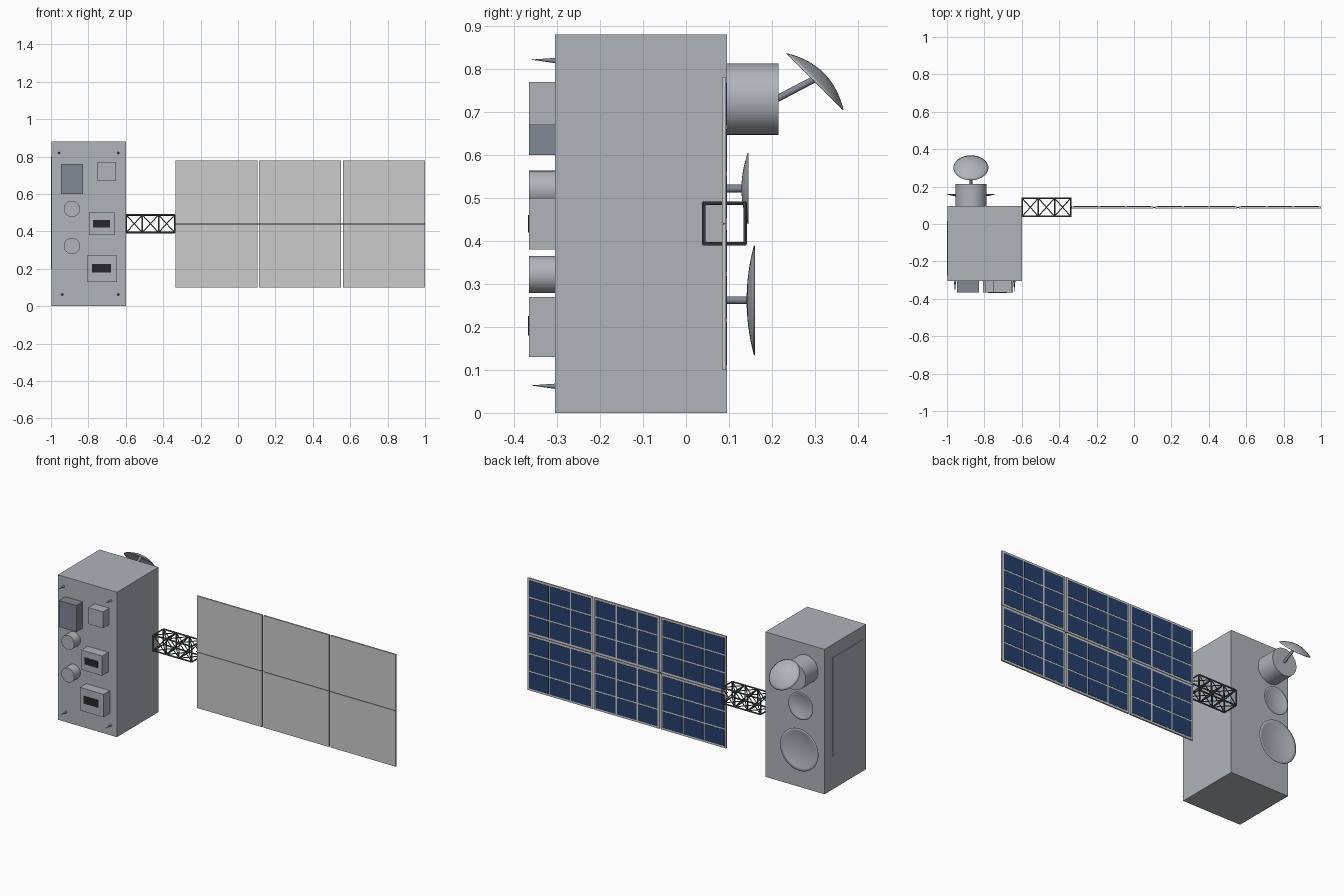
import bpy, bmesh, math
from mathutils import Vector

if "Cube" in bpy.data.objects:
    bpy.data.objects.remove(bpy.data.objects["Cube"])


def mat(name, *rgb):
    m = bpy.data.materials.new(name)
    m.diffuse_color = (*rgb, 1)
    m.use_nodes = True
    m.node_tree.nodes["Principled BSDF"].inputs["Base Color"].default_value = m.diffuse_color
    return m


HULL = mat("hull_grey", 0.43, 0.46, 0.50)
SLATE = mat("slate", 0.22, 0.25, 0.30)
DARK = mat("dark_glass", 0.02, 0.02, 0.025)
ROD = mat("rod_grey", 0.08, 0.09, 0.11)
CELL = mat("solar_blue", 0.02, 0.05, 0.15)


def finish(name, bm, material=None, smooth=False):
    bmesh.ops.recalc_face_normals(bm, faces=bm.faces)
    me = bpy.data.meshes.new(name)
    bm.to_mesh(me)
    bm.free()
    ob = bpy.data.objects.new(name, me)
    bpy.context.collection.objects.link(ob)
    if material:
        me.materials.append(material)
    if smooth:
        bpy.ops.object.select_all(action='DESELECT')
        ob.select_set(True)
        bpy.context.view_layer.objects.active = ob
        bpy.ops.object.shade_smooth_by_angle(angle=math.radians(35))
    return ob


def add_box(bm, x, y, z):
    """Box from (min, max) ranges."""
    vs = bmesh.ops.create_cube(bm, size=1)["verts"]
    for v in vs:
        v.co = [(a + b) / 2 + c * (b - a) for c, (a, b) in zip(v.co, (x, y, z))]


def box(name, x, y, z, material=None):
    bm = bmesh.new()
    add_box(bm, x, y, z)
    return finish(name, bm, material)


def add_rod(bm, a, b, r1, r2=None, seg=8):
    a, b = Vector(a), Vector(b)
    d = b - a
    vs = bmesh.ops.create_cone(bm, cap_ends=True, segments=seg, radius1=r1,
                               radius2=r1 if r2 is None else r2, depth=d.length)["verts"]
    q = d.to_track_quat('Z', 'Y')
    for v in vs:
        v.co = q @ v.co + (a + b) / 2


def rod(name, a, b, r1, r2=None, seg=32, material=None):
    bm = bmesh.new()
    add_rod(bm, a, b, r1, r2, seg)
    return finish(name, bm, material, True)


def dish(name, apex, opening, radius, depth):
    """Shallow parabolic bowl opening along the given direction."""
    bm = bmesh.new()
    n = 8
    pts = [bm.verts.new((radius * i / n, 0, depth * (i / n) ** 2)) for i in range(n + 1)]
    edges = [bm.edges.new(p) for p in zip(pts, pts[1:])]
    bmesh.ops.spin(bm, geom=pts + edges, cent=(0, 0, 0), axis=(0, 0, 1),
                   angle=2 * math.pi, steps=48)
    bmesh.ops.remove_doubles(bm, verts=bm.verts, dist=1e-5)
    q = Vector(opening).to_track_quat('Z', 'Y')
    for v in bm.verts:
        v.co = q @ v.co + Vector(apex)
    ob = finish(name, bm, HULL, True)
    mod = ob.modifiers.new("shell", 'SOLIDIFY')
    mod.thickness = 0.002
    mod.offset = 0
    return ob


# Main body and raised side panel
FRONT, BACK, OUT = -0.305, 0.095, -0.365
box("body", (-0.997, -0.6), (FRONT, BACK), (0, 0.88), HULL)
box("side_panel", (-1, -0.99), (-0.275, 0.017), (0.2, 0.8), HULL)

# Front instruments
box("slate_box", (-0.947, -0.83), (OUT, FRONT), (0.60, 0.76), SLATE)
box("small_box", (-0.75, -0.652), (OUT, FRONT), (0.67, 0.77), HULL)
box("upper_camera", (-0.797, -0.658), (OUT, FRONT), (0.38, 0.50), HULL)
box("upper_window", (-0.775, -0.685), (-0.368, -0.36), (0.42, 0.46), DARK)
box("lower_camera", (-0.807, -0.648), (OUT, FRONT), (0.13, 0.27), HULL)
box("lower_window", (-0.78, -0.68), (-0.368, -0.36), (0.18, 0.225), DARK)
for name, z in (("upper_drum", 0.52), ("lower_drum", 0.322)):
    rod(name, (-0.888, FRONT, z), (-0.888, OUT, z), 0.0435, material=HULL)
for i, (x, z) in enumerate(((-0.957, 0.82), (-0.64, 0.82), (-0.94, 0.062), (-0.64, 0.062))):
    rod(f"spike_{i + 1}", (x, FRONT, z), (x, -0.362, z + 0.002), 0.006, 0, 12, SLATE)

# Rear antennas
AX = -0.872
rod("rear_drum", (AX, BACK, 0.73), (AX, 0.215, 0.73), 0.083, seg=48, material=HULL)
rod("dish_arm", (AX, 0.21, 0.73), (AX, 0.315, 0.785), 0.008, seg=16, material=SLATE)
dish("tilted_dish", (AX, 0.320, 0.790), (0, -1, -1), 0.093, 0.028)
rod("small_dish_stem", (AX, BACK, 0.522), (AX, 0.131, 0.522), 0.009, seg=16, material=SLATE)
dish("small_dish", (AX, 0.130, 0.522), (0, 1, 0), 0.083, 0.015)
rod("large_dish_stem", (AX, BACK, 0.262), (AX, 0.143, 0.262), 0.009, seg=16, material=SLATE)
dish("large_dish", (AX, 0.142, 0.262), (0, 1, 0), 0.128, 0.017)

# Lattice boom with three cross-braced bays
bm = bmesh.new()
corners = [(0.041, 0.394), (0.138, 0.394), (0.138, 0.488), (0.041, 0.488)]
xs = [-0.598 + i * 0.0865 for i in range(4)]
for k in range(4):
    p, q = corners[k], corners[(k + 1) % 4]
    add_rod(bm, (xs[0], *p), (xs[-1], *p), 0.0045)
    for x in xs:
        add_rod(bm, (x, *p), (x, *q), 0.004)
    for x0, x1 in zip(xs, xs[1:]):
        add_rod(bm, (x0, *p), (x1, *q), 0.0028)
        add_rod(bm, (x0, *q), (x1, *p), 0.0028)
finish("lattice_boom", bm, ROD, False)

# Solar wing: 3 x 2 framed panels, each with 3 x 3 cells on the back
frames, cells = bmesh.new(), bmesh.new()
PW, PH, EDGE, GAP = 0.439, 0.338, 0.012, 0.009
cw, ch = (PW - 2 * EDGE - 2 * GAP) / 3, (PH - 2 * EDGE - 2 * GAP) / 3
for i in range(3):
    for j in range(2):
        x0, z0 = -0.335 + i * 0.448, 0.10 + j * 0.342
        add_box(frames, (x0, x0 + PW), (0.084, 0.0935), (z0, z0 + PH))
        for a in range(3):
            for b in range(3):
                cx, cz = x0 + EDGE + a * (cw + GAP), z0 + EDGE + b * (ch + GAP)
                add_box(cells, (cx, cx + cw), (0.092, 0.095), (cz, cz + ch))
finish("solar_panel_frames", frames)
finish("solar_cells", cells, CELL)
rod("wing_spar", (-0.342, 0.089, 0.44), (1, 0.089, 0.44), 0.003, seg=8, material=ROD)
